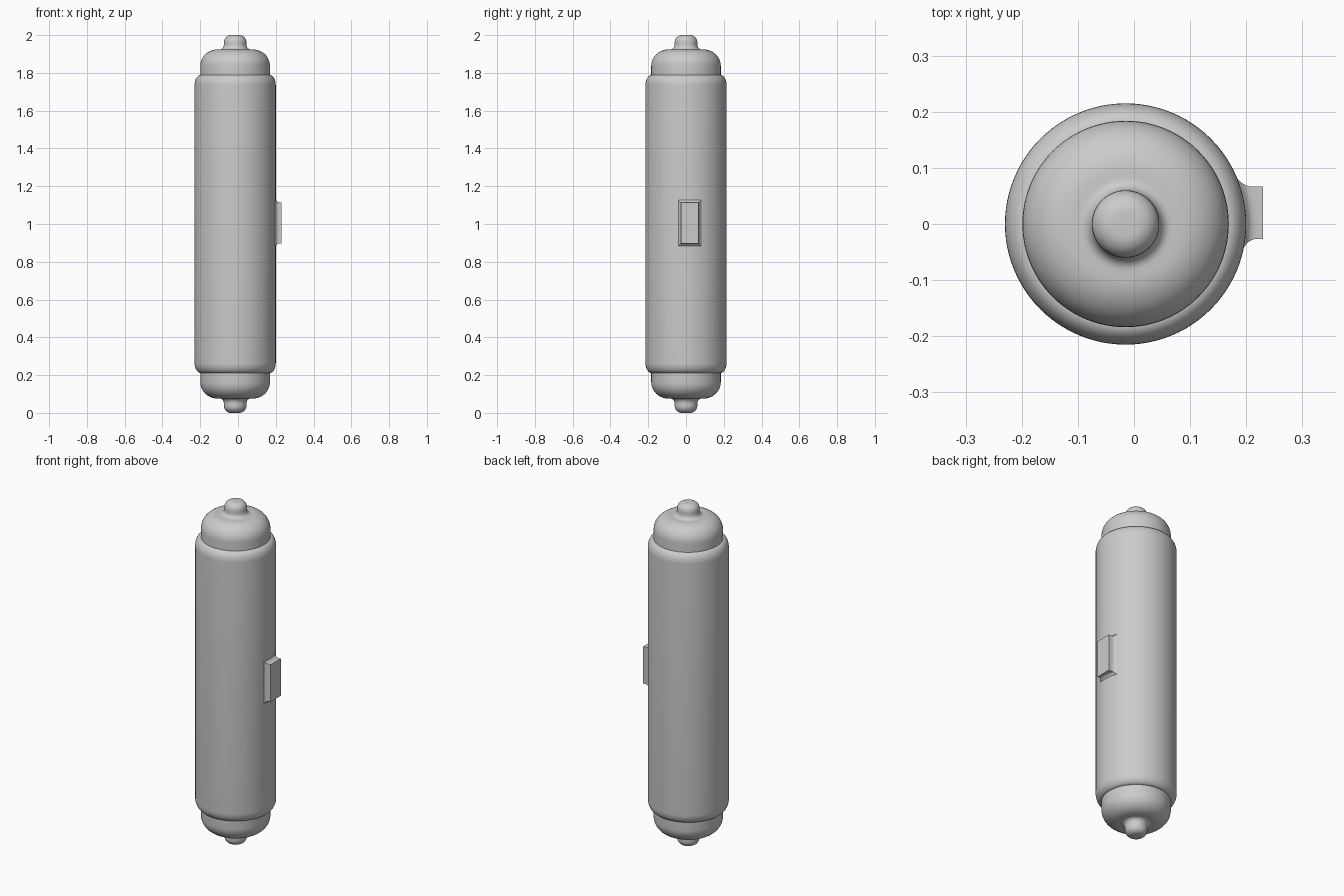
import bpy, bmesh, math

cube = bpy.data.objects.get("Cube")
if cube:
    bpy.data.objects.remove(cube, do_unlink=True)

grey = bpy.data.materials.new("plain grey")
grey.use_nodes = True
colour = (0.6, 0.6, 0.6, 1)
grey.diffuse_color = colour
grey.node_tree.nodes["Principled BSDF"].inputs["Base Color"].default_value = colour

AXIS_X, BODY_R, CAP_R, KNOB_R = -0.015, 0.215, 0.184, 0.06
SEGMENTS = 96


def finish(name, bm):
    bmesh.ops.recalc_face_normals(bm, faces=bm.faces)
    mesh = bpy.data.meshes.new(name)
    bm.to_mesh(mesh)
    bm.free()
    obj = bpy.data.objects.new(name, mesh)
    bpy.context.collection.objects.link(obj)
    mesh.materials.append(grey)
    bpy.ops.object.select_all(action='DESELECT')
    obj.select_set(True)
    bpy.context.view_layer.objects.active = obj
    bpy.ops.object.shade_smooth_by_angle(angle=math.radians(32))
    return obj


def arc(r, z, rx, rz, start, end, steps=8):
    """Quarter-ellipse points around the centre (r, z), angles in degrees."""
    angles = [math.radians(start + (end - start) * i / steps) for i in range(steps + 1)]
    return [(r + rx * math.cos(a), z + rz * math.sin(a)) for a in angles]


def lathe(name, profile):
    """Spin a radius/height profile that starts and ends on the axis."""
    bm = bmesh.new()
    verts = [bm.verts.new((AXIS_X + r, 0, z)) for r, z in profile]
    edges = [bm.edges.new(pair) for pair in zip(verts, verts[1:])]
    bmesh.ops.spin(bm, geom=verts + edges, cent=(AXIS_X, 0, 0), axis=(0, 0, 1),
                   angle=math.tau, steps=SEGMENTS, use_duplicate=False)
    bmesh.ops.remove_doubles(bm, verts=bm.verts, dist=0.0001)
    return finish(name, bm)


# Main tube with rounded shoulders
shoulder = arc(CAP_R - 0.004, 1.735, BODY_R - CAP_R + 0.004, 0.055, 0, 90)
lower = [(r, 2 - z) for r, z in reversed(shoulder)]
lathe("body", [(0, lower[0][1])] + lower + shoulder + [(0, shoulder[-1][1])])

# Domed cap flowing into a rounded knob, repeated at both ends
cap = [(0, 1.75), (CAP_R, 1.75)]
cap += arc(CAP_R - 0.09, 1.838, 0.09, 0.086, 0, 90, 10)
cap += arc(KNOB_R + 0.022, 1.95, 0.022, 0.026, 270, 180, 6)
cap += arc(KNOB_R - 0.038, 1.962, 0.038, 0.038, 0, 90)
cap += [(0, 2)]
lathe("top_cap", cap)
lathe("bottom_cap", [(r, 2 - z) for r, z in cap])


# Side tab with a small fillet that follows the tube surface
def tab_ring(bm, pad, lift=None, x=None, steps=8):
    y0, y1 = -0.027 - pad, 0.067 + pad
    ys = [y0 + (y1 - y0) * i / steps for i in range(steps + 1)]

    def point(y, z):
        surface = AXIS_X + math.sqrt(BODY_R ** 2 - y * y)
        return bm.verts.new((surface + lift if x is None else x, y, z))

    bottom = [point(y, 0.897 - pad) for y in ys]
    top = [point(y, 1.114 + pad) for y in reversed(ys)]
    return bottom + top


bm = bmesh.new()
rings = [tab_ring(bm, pad, lift) for pad, lift in
         [(0.016, -0.003), (0.013, 0.001), (0.007, 0.004), (0.003, 0.009), (0, 0.016)]]
rings.append(tab_ring(bm, 0, x=0.23))
for a, b in zip(rings, rings[1:]):
    for i in range(len(a)):
        j = (i + 1) % len(a)
        bm.faces.new((a[i], a[j], b[j], b[i]))
bm.faces.new(rings[-1])
finish("side_tab", bm)
